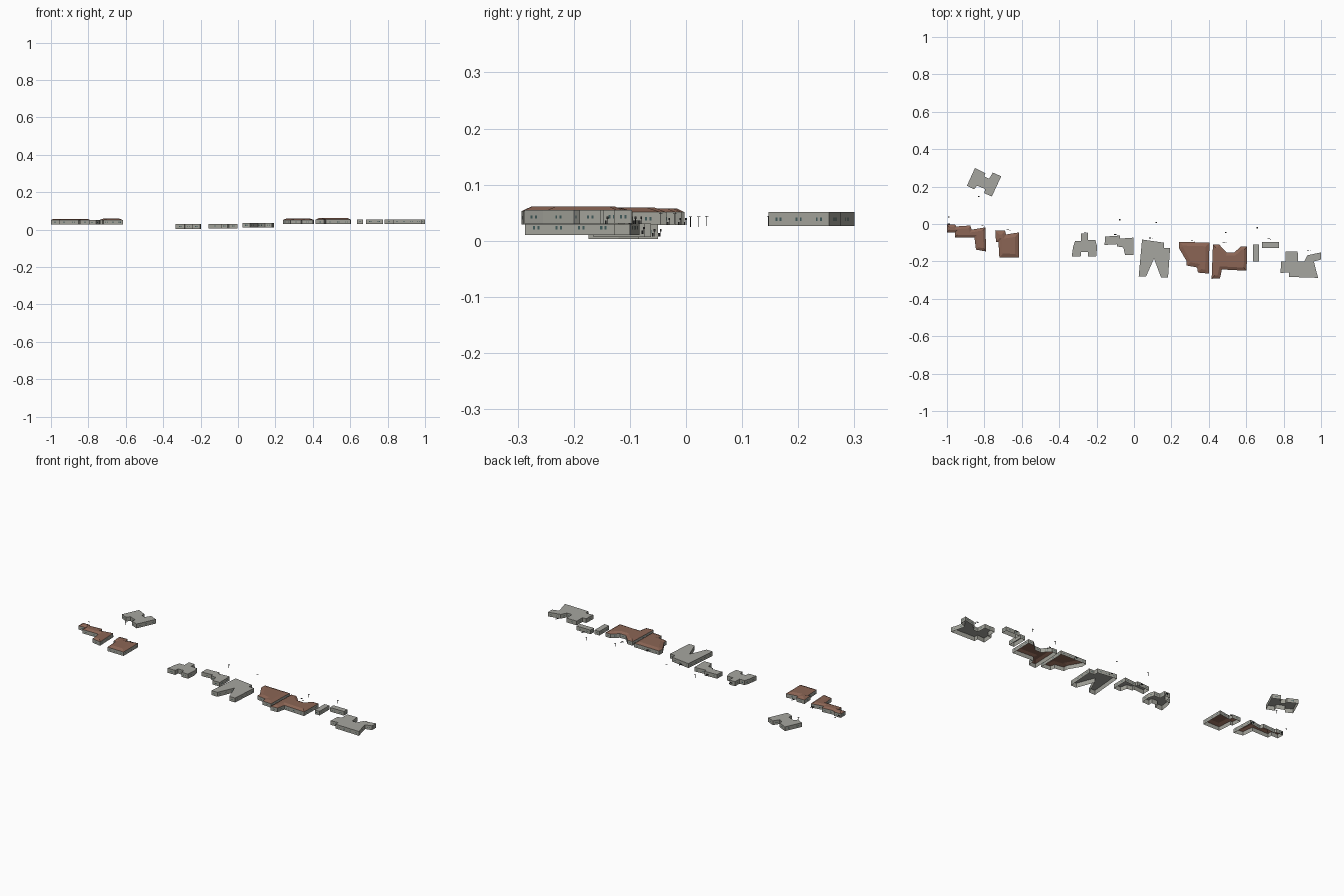
import bpy, bmesh, math
from mathutils import Vector


def material(name, col):
    m = bpy.data.materials.new(name)
    m.diffuse_color = (*col, 1)
    return m


WALL = material("grey_wall", (0.36, 0.36, 0.32))
FLAT = material("grey_roof", (0.38, 0.38, 0.35))
TILE = material("brown_tile", (0.26, 0.13, 0.09))
GLASS = material("dark_glass", (0.05, 0.10, 0.10))
DARK = material("dark_metal", (0.03, 0.03, 0.03))


def finish(bm, name, *mats):
    me = bpy.data.meshes.new(name)
    bm.to_mesh(me)
    bm.free()
    for m in mats:
        me.materials.append(m)
    ob = bpy.data.objects.new(name, me)
    bpy.context.collection.objects.link(ob)
    return ob


def building(name, outline, z0, z1, inset=0, rise=0):
    """Open-bottomed shell, flat or low hipped roof, paired windows on long walls."""
    pts = [Vector(p) for p in outline]
    n = len(pts)
    if sum(pts[i].cross(pts[(i + 1) % n]) for i in range(n)) < 0:
        pts.reverse()
    bm = bmesh.new()
    low = [bm.verts.new((p.x, p.y, z0)) for p in pts]
    top = [bm.verts.new((p.x, p.y, z1)) for p in pts]
    for i in range(n):
        j = (i + 1) % n
        bm.faces.new((low[i], low[j], top[j], top[i]))
    roof = bm.faces.new(top)
    roof.material_index = 1
    bm.normal_update()
    if rise:
        r = bmesh.ops.inset_region(bm, faces=[roof], thickness=inset, depth=rise,
                                   use_even_offset=True)
        for f in r["faces"]:
            f.material_index = 1
    finish(bm, name, WALL, TILE if rise else FLAT)

    # windows in pairs along each wall
    bm = bmesh.new()
    zm = z0 + (z1 - z0) * 0.5
    for i in range(n):
        a, b = pts[i], pts[(i + 1) % n]
        length = (b - a).length
        if length < 0.03:
            continue
        d = (b - a) / length
        off = Vector((d.y, -d.x)) * 0.0006
        count = max(1, int(length / 0.035))
        for k in range(count):
            c = a + d * length * (k + 0.5) / count + off
            for s in (-0.004, 0.004):
                l, r = c + d * (s - 0.0018), c + d * (s + 0.0018)
                bm.faces.new([bm.verts.new((p.x, p.y, z)) for p, z in
                              ((l, zm - .003), (r, zm - .003), (r, zm + .003), (l, zm + .003))])
    finish(bm, name + "_windows", GLASS)


# grey houses with flat roofs
building("rear_house", [(-.85, .30), (-.795, .272), (-.80, .255), (-.775, .242), (-.755, .275),
                        (-.71, .255), (-.76, .147), (-.802, .165), (-.795, .187), (-.84, .205),
                        (-.855, .185), (-.893, .205)], .026, .051)
building("cross_house", [(-.283, -.05), (-.245, -.05), (-.245, -.085), (-.207, -.085), (-.197, -.12),
                         (-.202, -.174), (-.245, -.174), (-.245, -.15), (-.283, -.15), (-.285, -.174),
                         (-.333, -.174), (-.325, -.12), (-.315, -.09), (-.283, -.09)], .003, .03)
building("stepped_house", [(-.155, -.067), (-.075, -.062), (-.075, -.078), (-.003, -.073), (-.003, -.165),
                           (-.048, -.165), (-.057, -.125), (-.09, -.12), (-.09, -.108),
                           (-.157, -.112)], .007, .031)
building("split_house", [(.043, -.083), (.16, -.1), (.16, -.127), (.193, -.127), (.182, -.287),
                         (.145, -.287), (.107, -.185), (.064, -.282), (.025, -.282)], .01, .036)
building("narrow_annex", [(.637, -.11), (.668, -.11), (.668, -.2), (.637, -.2)], .031, .055)
building("wide_annex", [(.685, -.096), (.775, -.096), (.775, -.128), (.685, -.128)], .031, .055)
building("corner_house", [(.81, -.147), (.875, -.147), (.878, -.2), (.91, -.2), (.928, -.167),
                          (1, -.152), (1, -.19), (.962, -.2), (.975, -.255), (.985, -.288),
                          (.83, -.283), (.83, -.258), (.783, -.262), (.787, -.2), (.81, -.2)], .03, .055)

# houses with low brown hipped roofs
building("left_house", [(-1, -.003), (-.957, -.003), (-.95, -.013), (-.875, -.008), (-.868, -.03),
                        (-.795, -.018), (-.79, -.147), (-.845, -.137), (-.853, -.072), (-.957, -.072),
                        (-.957, -.045), (-1, -.045)], .028, .051, .014, .007)
building("square_house", [(-.742, -.035), (-.69, -.035), (-.684, -.056), (-.615, -.045), (-.615, -.18),
                          (-.72, -.178), (-.725, -.095), (-.738, -.095)], .028, .051, .02, .008)
building("angled_house", [(.24, -.095), (.405, -.1), (.402, -.15), (.4, -.265), (.342, -.26), (.337, -.232),
                          (.282, -.222), (.282, -.2), (.24, -.128)], .029, .052, .02, .007)
building("notched_house", [(.422, -.11), (.455, -.11), (.497, -.153), (.535, -.153), (.572, -.12),
                           (.605, -.12), (.602, -.25), (.47, -.243), (.46, -.29), (.415, -.293)],
         .029, .053, .016, .008)


def clutter(name, parts):
    bm = bmesh.new()
    for (x, y, z), size in parts:
        r = bmesh.ops.create_cube(bm, size=1)
        for v in r["verts"]:
            v.co = Vector((x + v.co.x * size[0], y + v.co.y * size[1], z + v.co.z * size[2]))
    finish(bm, name, DARK)


# street lamps: thin pole with a crossarm
for i, (x, y, z) in enumerate([(-.99, .037, .026), (-.83, .147, .026), (-.075, .023, .025),
                               (.66, -.02, .03), (.12, .008, .025), (.49, -.045, .03)]):
    clutter(f"street_lamp_{i}", [((x, y, z + .009), (.0012, .0012, .018)),
                                 ((x, y, z + .018), (.008, .006, .001))])

# small upright bollards and sign boards beside the fronts
for i, (x, y, z) in enumerate([(-.99, -.0, .028), (-.81, -.01, .028), (-.675, -.03, .028),
                               (-.26, -.045, .008), (-.1, -.056, .008), (.085, -.075, .012),
                               (.31, -.09, .03), (.48, -.098, .03), (.72, -.08, .03),
                               (.93, -.14, .03)]):
    clutter(f"sign_board_{i}", [((x, y, z + .005), (.001, .001, .01)),
                                ((x, y, z + .011), (.012, .003, .004)),
                                ((x + .012, y - .003, z + .003), (.003, .003, .006))])
